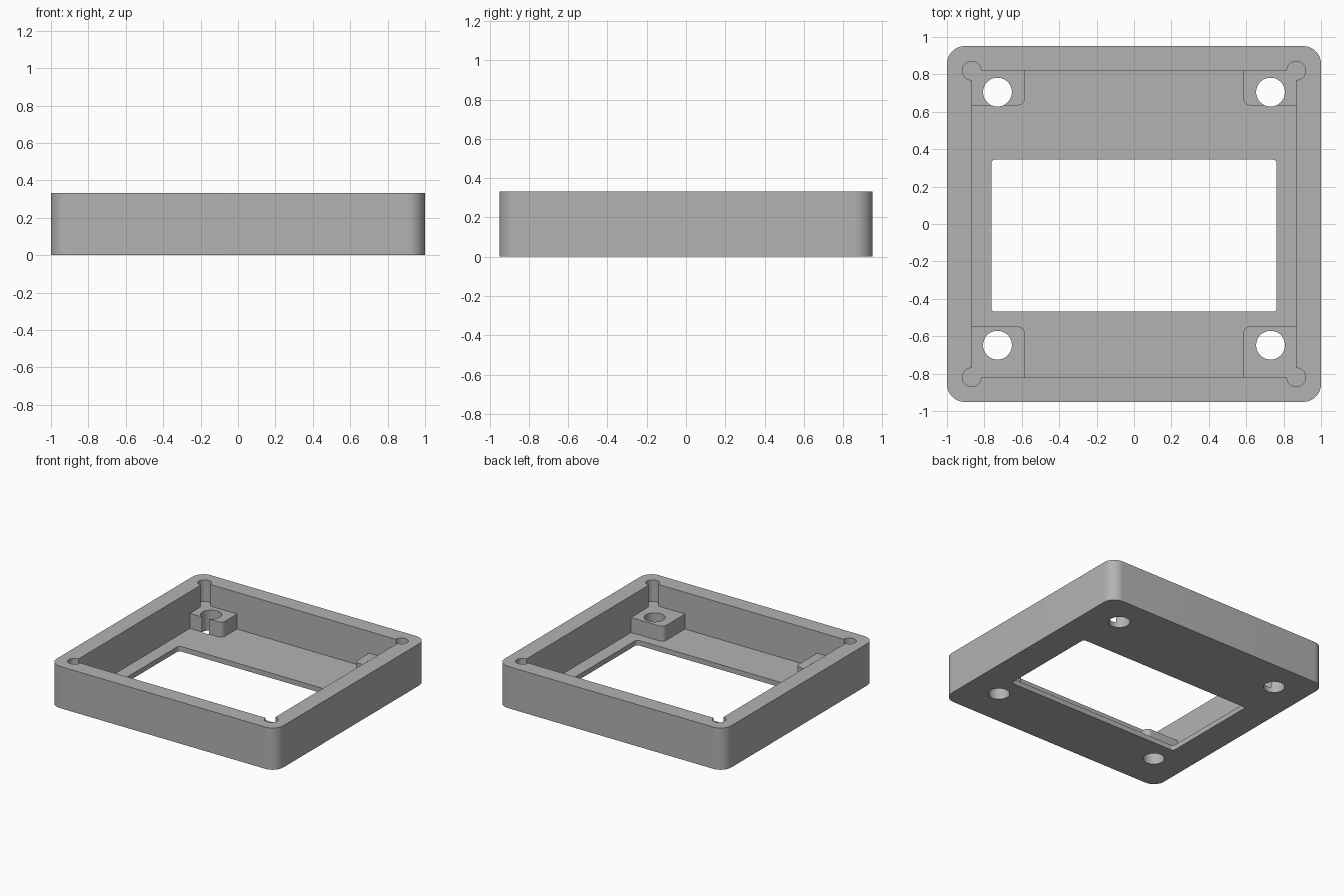
import bpy
import bmesh
from math import cos, sin, pi

# Remove the default cube
if "Cube" in bpy.data.objects:
    bpy.data.objects.remove(bpy.data.objects["Cube"], do_unlink=True)

HEIGHT, FLOOR, BOSS_TOP = 0.333, 0.04, 0.16
HOLE_R = 0.077

grey = bpy.data.materials.new("plain_grey")
grey.use_nodes = True
colour = (0.45, 0.45, 0.45, 1)
grey.diffuse_color = colour
grey.node_tree.nodes["Principled BSDF"].inputs["Base Color"].default_value = colour


def arc(cx, cy, r, start, end, steps):
    """Points along an arc, angles in quarter turns."""
    angles = [(start + (end - start) * i / steps) * pi / 2 for i in range(steps + 1)]
    return [(cx + r * cos(a), cy + r * sin(a)) for a in angles]


def rounded_rect(x0, x1, y0, y1, radii, steps=12):
    """Outline with one radius per corner, counter-clockwise from upper right."""
    corners = [(x1, y1, -1, -1), (x0, y1, 1, -1), (x0, y0, 1, 1), (x1, y0, -1, 1)]
    points = []
    for q, ((x, y, sx, sy), r) in enumerate(zip(corners, radii)):
        points += arc(x + sx * r, y + sy * r, r, q, q + 1, steps) if r else [(x, y)]
    return points


def relieved_rect(hx, hy, r, steps=24):
    """Rectangle whose corners open into round reliefs."""
    points = []
    for q, (sx, sy) in enumerate([(1, 1), (-1, 1), (-1, -1), (1, -1)]):
        points += arc(sx * hx, sy * hy, r, q - 1, q + 2, steps)
    return points


def prism(name, outline, z0, z1):
    """Extrude a flat outline between two heights."""
    bm = bmesh.new()
    base = bm.faces.new([bm.verts.new((x, y, z0)) for x, y in outline])
    top = bmesh.ops.extrude_face_region(bm, geom=[base])["geom"]
    verts = [v for v in top if isinstance(v, bmesh.types.BMVert)]
    bmesh.ops.translate(bm, verts=verts, vec=(0, 0, z1 - z0))
    bmesh.ops.recalc_face_normals(bm, faces=bm.faces)
    mesh = bpy.data.meshes.new(name)
    bm.to_mesh(mesh)
    bm.free()
    mesh.materials.append(grey)
    obj = bpy.data.objects.new(name, mesh)
    bpy.context.collection.objects.link(obj)
    return obj


def combine(target, tool, operation):
    """Apply a boolean and discard the tool."""
    mod = target.modifiers.new(operation, "BOOLEAN")
    mod.operation, mod.object, mod.solver = operation, tool, "EXACT"
    bpy.context.view_layer.objects.active = target
    bpy.ops.object.modifier_apply(modifier=mod.name)
    bpy.data.objects.remove(tool, do_unlink=True)


# Outer shell with rounded vertical corners
frame = prism("bezel_frame", rounded_rect(-1, 1, -0.951, 0.951, [0.095] * 4), 0, HEIGHT)

# Open cavity with corner reliefs
combine(frame, prism("cavity_cutter", relieved_rect(0.868, 0.82, 0.05), FLOOR, HEIGHT + 0.1),
        "DIFFERENCE")

# Corner bosses, rounded on the corner facing the middle
for side in (-1, 1):
    x0, x1 = sorted((side * 0.583, side * 0.93))
    for y0, y1 in ((0.634, 0.88), (-0.88, -0.548)):
        inner = (1 if side < 0 else 0) if y0 < 0 else (2 if side < 0 else 3)
        inner = {1: 0, 0: 1, 2: 3, 3: 2}[inner]
        radii = [0.04 if i == inner else 0 for i in range(4)]
        combine(frame, prism("corner_boss", rounded_rect(x0, x1, y0, y1, radii),
                             FLOOR / 2, BOSS_TOP), "UNION")

# Screw holes through bosses and floor
for x in (-0.73, 0.73):
    for y in (0.705, -0.648):
        combine(frame, prism("hole_cutter", arc(x, y, HOLE_R, 0, 4, 48)[:-1], -0.1, BOSS_TOP + 0.01),
                "DIFFERENCE")

# Display window, offset towards the back
combine(frame, prism("window_cutter", rounded_rect(-0.763, 0.763, -0.469, 0.344, [0.02] * 4, 6),
                     -0.1, 0.1), "DIFFERENCE")

# Smooth curved walls, keep edges sharp
bpy.ops.object.select_all(action="DESELECT")
frame.select_set(True)
bpy.context.view_layer.objects.active = frame
bpy.ops.object.shade_smooth_by_angle(angle=pi / 6)
